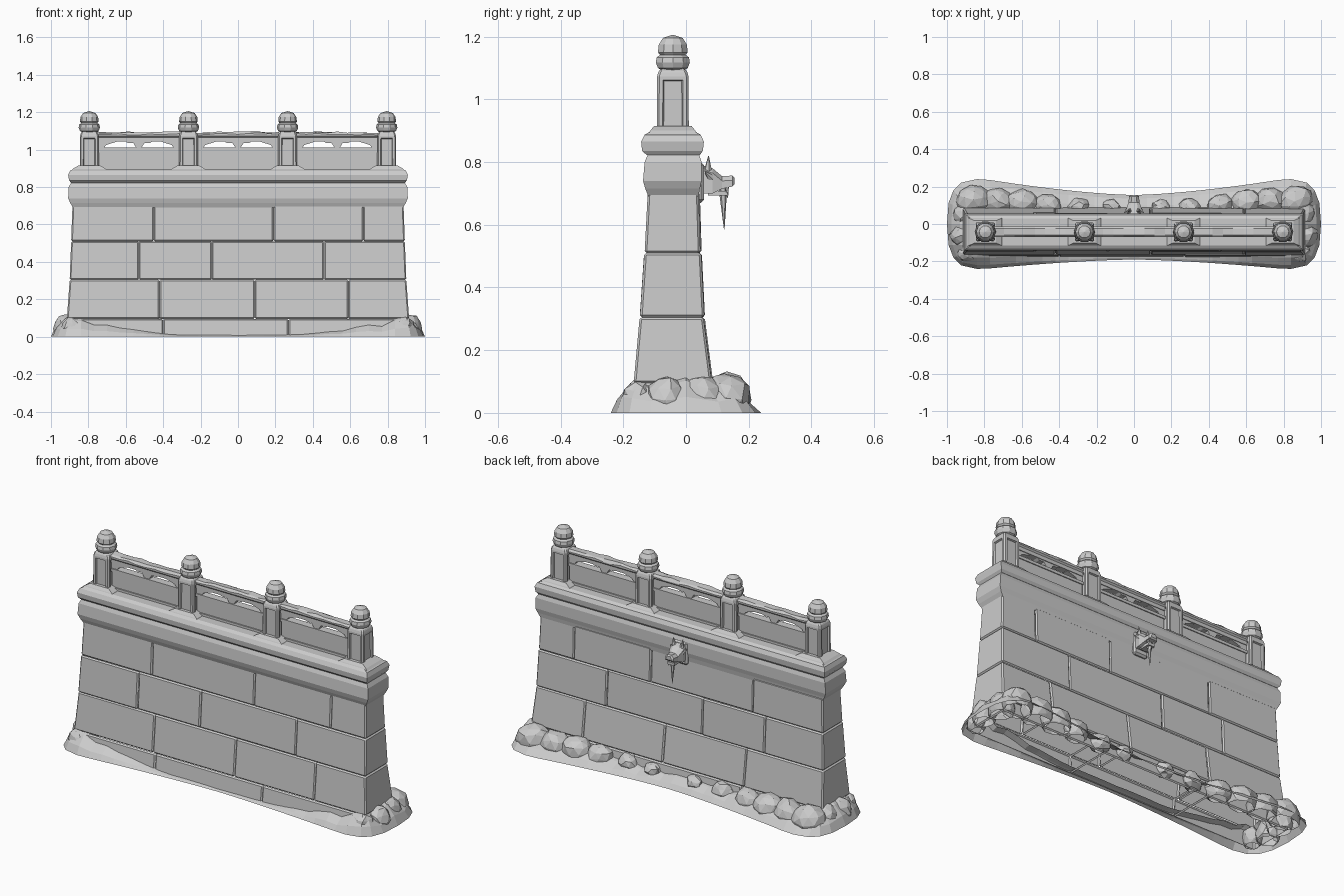
import bpy, bmesh, math, random
from mathutils import Vector, Matrix

random.seed(4)
if "Cube" in bpy.data.objects:
    bpy.data.objects.remove(bpy.data.objects["Cube"], do_unlink=True)

stone = bpy.data.materials.new("grey_stone")
stone.use_nodes = True
GREY = (0.6, 0.6, 0.6, 1)
stone.diffuse_color = GREY
stone.node_tree.nodes["Principled BSDF"].inputs["Base Color"].default_value = GREY


def finish(bm, name):
    mesh = bpy.data.meshes.new(name)
    bm.to_mesh(mesh)
    bm.free()
    mesh.materials.append(stone)
    obj = bpy.data.objects.new(name, mesh)
    bpy.context.collection.objects.link(obj)
    return obj


def loft(bm, sections, caps=True):
    """Stack of rectangles, each (x0, x1, y0, y1, z)."""
    rings = [[bm.verts.new(p) for p in ((a, c, z), (b, c, z), (b, d, z), (a, d, z))]
             for a, b, c, d, z in sections]
    faces = [bm.faces.new((lo[i], lo[(i + 1) % 4], hi[(i + 1) % 4], hi[i]))
             for lo, hi in zip(rings, rings[1:]) for i in range(4)]
    if caps:
        faces += [bm.faces.new(rings[0][::-1]), bm.faces.new(rings[-1])]
    return faces


def bevel(bm, width, faces=None):
    edges = {e for f in faces for e in f.edges} if faces else bm.edges
    bmesh.ops.bevel(bm, geom=list(edges), offset=width, segments=1, affect='EDGES')


def box(bm, x, y, z):
    return loft(bm, [(*x, *y, z[0]), (*x, *y, z[1])])


def plate(bm, outline, y0, y1):
    """Outline in x, z pushed through from y0 to y1."""
    face = bm.faces.new([bm.verts.new((x, y0, z)) for x, z in outline])
    out = bmesh.ops.extrude_face_region(bm, geom=[face])
    bmesh.ops.translate(bm, vec=(0, y1 - y0, 0),
                        verts=[v for v in out["geom"] if isinstance(v, bmesh.types.BMVert)])


# Wall courses: tapering rows of bevelled blocks, kept as an open shell
levels = [(0, .925, -.175, .095), (.095, .915, -.165, .085), (.305, .9, -.146, .058),
          (.51, .892, -.132, .048), (.705, .885, -.122, .042)]
joints = [(-.4, .27), (-.42, .09, .59), (-.53, -.14, .46), (-.45, .19, .67)]
for row, cuts in enumerate(joints):
    (z0, e0, f0, b0), (z1, e1, f1, b1) = levels[row:row + 2]
    bm = bmesh.new()
    for left, right in zip((None,) + cuts, cuts + (None,)):
        block = bmesh.new()
        j, k = random.uniform(-.003, .003), random.uniform(-.003, .003)
        loft(block, [(-e if left is None else left, e if right is None else right,
                      f + j, b + k, z) for z, e, f, b in
                     ((z0, e0, f0, b0), (z1, e1, f1, b1))])
        bevel(block, .007)
        hidden = [f for f in block.faces if abs(f.normal.z) > .95 or
                  any(abs(f.calc_center_median().x - c) < .001 for c in cuts)]
        bmesh.ops.delete(block, geom=hidden, context='FACES')
        temp = bpy.data.meshes.new("temp")
        block.to_mesh(temp)
        block.free()
        bm.from_mesh(temp)
        bpy.data.meshes.remove(temp)
    finish(bm, f"wall_course_{row + 1}")

# Cornice and coping cap
bm = bmesh.new()
loft(bm, [(-e, e, f, b, z) for e, f, b, z in (
    (.882, -.12, .04, .69), (.897, -.13, .044, .715), (.908, -.137, .05, .74),
    (.905, -.132, .05, .8), (.892, -.122, .042, .824))])
finish(bm, "cornice")
bm = bmesh.new()
loft(bm, [(-e, e, f, b, z) for e, f, b, z in (
    (.893, -.125, .044, .822), (.903, -.14, .054, .836), (.908, -.143, .057, .865),
    (.898, -.132, .047, .887), (.87, -.115, .03, .897))])
finish(bm, "coping")

# Posts with sunken panels, plinths and finials
CY = -.042
post_x = [-.795, -.265, .265, .795]
knob = [(.03, 1.088), (.05, 1.1), (.057, 1.118), (.054, 1.134), (.043, 1.142),
        (.05, 1.15), (.047, 1.175), (.033, 1.196), (.001, 1.206)]
for n, x in enumerate(post_x, 1):
    bm = bmesh.new()
    loft(bm, [(x - a, x + a, CY - a, CY + a, z) for a, z in (
        (.051, .89), (.05, 1.08), (.04, 1.098))])
    bevel(bm, .007)
    sides = [f for f in bm.faces if abs(f.normal.z) < .1 and f.calc_area() > .01]
    for f in sides:
        bmesh.ops.inset_individual(bm, faces=[f], thickness=.016)
        corners = [e for e in bm.edges if False]
        bmesh.ops.inset_individual(bm, faces=[f], thickness=.005, depth=-.009)
    finish(bm, f"post_{n}")

    bm = bmesh.new()
    loft(bm, [(x - a, x + a, CY - b, CY + b, z) for a, b, z in (
        (.1, .08, .885), (.085, .072, .9), (.058, .06, .915))])
    finish(bm, f"post_plinth_{n}")

    bm = bmesh.new()
    rings = [[bm.verts.new((x + r * math.cos(t * math.tau / 10),
                            CY + r * math.sin(t * math.tau / 10), z))
              for t in range(10)] for r, z in knob]
    for lo, hi in zip(rings, rings[1:]):
        for t in range(10):
            bm.faces.new((lo[t], lo[t - 9], hi[t - 9], hi[t]))
    bm.faces.new(rings[-1])
    finish(bm, f"finial_{n}")

# Balustrade bays between the posts
for n, (a, b) in enumerate(zip(post_x, post_x[1:]), 1):
    a, b, mid = a + .045, b - .045, (a + b) / 2
    bm = bmesh.new()
    box(bm, (a, b), (CY - .017, CY + .017), (.88, 1.0))
    bevel(bm, .004)
    box(bm, (a, b), (CY - .024, CY + .024), (.885, .91))
    box(bm, (a, b), (CY - .022, CY + .022), (.996, 1.012))
    finish(bm, f"balustrade_panel_{n}")

    bm = bmesh.new()
    for end, s in ((a, 1), (b, -1)):
        plate(bm, [(end, 1.005), (end + s * .03, 1.005), (end + s * .045, 1.025),
                   (end + s * .1, 1.042), (end + s * .1, 1.06), (end, 1.06)],
              CY - .016, CY + .016)
    plate(bm, [(mid - .09, 1.055), (mid - .06, 1.036), (mid - .03, 1.036), (mid - .015, 1.012),
               (mid + .015, 1.012), (mid + .03, 1.036), (mid + .06, 1.036), (mid + .09, 1.055)],
          CY - .016, CY + .016)
    bmesh.ops.recalc_face_normals(bm, faces=bm.faces)
    finish(bm, f"cloud_brackets_{n}")

    bm = bmesh.new()
    box(bm, (a, b), (CY - .02, CY + .02), (1.044, 1.066))
    rail = box(bm, (a, b), (CY - .028, CY + .028), (1.062, 1.094))
    long_edges = [e for e in {e for f in rail for e in f.edges} if e.calc_length() > .3]
    bmesh.ops.bevel(bm, geom=long_edges, offset=.01, segments=1, affect='EDGES')
    # worn top edge
    bmesh.ops.subdivide_edges(bm, edges=[e for e in bm.edges if e.calc_length() > .3], cuts=7)
    for v in bm.verts:
        if v.co.z > 1.08:
            v.co.z += random.uniform(-.006, .003)
    finish(bm, f"handrail_{n}")

# Beast-head water spout on the back, with icicles
bm = bmesh.new()
box(bm, (-.045, .045), (.03, .058), (.67, .8))
bevel(bm, .01)
head = []
for y, hw, z0, z1 in ((.05, .036, .7, .79), (.085, .04, .7, .78), (.115, .03, .715, .755),
                      (.148, .026, .722, .757), (.155, .018, .73, .75)):
    head.append([bm.verts.new((px, y, pz)) for px, pz in (
        (-hw, z0), (hw, z0), (hw, z1 - .015), (hw * .5, z1), (-hw * .5, z1), (-hw, z1 - .015))])
for lo, hi in zip(head, head[1:]):
    for i in range(6):
        bm.faces.new((lo[i], hi[i], hi[i - 5], lo[i - 5]))
bm.faces.new(head[-1])
bm.faces.new(head[0][::-1])
box(bm, (-.02, .02), (.07, .135), (.693, .708))
bmesh.ops.recalc_face_normals(bm, faces=bm.faces)


def spike(base, tip, radius):
    d = Vector(tip) - Vector(base)
    m = (Matrix.Translation((Vector(base) + Vector(tip)) / 2)
         @ d.to_track_quat('Z', 'Y').to_matrix().to_4x4())
    bmesh.ops.create_cone(bm, cap_ends=True, segments=6, radius1=radius, radius2=.001,
                          depth=d.length, matrix=m)


for s in (-1, 1):
    spike((s * .022, .07, .77), (s * .03, .072, .82), .014)
    spike((s * .03, .08, .75), (s * .052, .06, .77), .014)
    spike((s * .018, .13, .73), (s * .018, .132, .685), .008)
spike((0, .117, .74), (0, .122, .585), .016)
finish(bm, "beast_spout")

# Drifted skirt around the foot
def half_depth(x, back):
    base = .155 if back else .19
    return base + (.24 - base) * min(1, abs(x) / .8) ** 1.5


front = [(-.84 + i * .07, -1) for i in range(25)]
path = [(x, -half_depth(x, False)) for x, _ in front]
arc = []
for i in range(-3, 4):
    a = i * math.radians(22)
    arc.append((.85 + .15 * math.cos(a) ** .8,
                math.copysign(.237 * abs(math.sin(a)) ** .75, a)))
path += arc + [(-x, half_depth(x, True)) for x, _ in front] + [(-x, -y) for x, y in arc]
bm = bmesh.new()
loops = [[], [], [], []]
for x, y in path:
    ax = abs(x)
    corner = max(0, (ax - .25) / .65)
    h = (.06 + .04 * corner if y > .1 else .015 + .09 * corner ** 1.5)
    h = min(h, .115) * random.uniform(.8, 1.15)
    ix, iy = max(-.885, min(.885, x)), max(-.14, min(.06, y))
    for loop, t, z in zip(loops, (0, .2, .6, 1), (0, .4, .8, 1)):
        loop.append(bm.verts.new((x + (ix - x) * t, y + (iy - y) * t, h * z)))
for lo, hi in zip(loops, loops[1:]):
    for i in range(len(path)):
        bm.faces.new((lo[i - 1], lo[i], hi[i], hi[i - 1]))
finish(bm, "foot_drift")

# Boulders along the back and at both ends
spots = [(s * x, y, r) for s in (-1, 1) for x, y, r in (
    (.86, .125, .1), (.73, .12, .09), (.6, .115, .09), (.46, .1, .075), (.3, .09, .06),
    (.9, .05, .09), (.92, -.06, .085), (.89, -.15, .07))] + [(.14, .09, .05), (-.12, .09, .05)]
bm = bmesh.new()
for x, y, r in spots:
    m = Matrix.Translation((x, y, .045)) @ Matrix.Rotation(random.uniform(-.4, .4), 4, 'Z')
    m = m @ Matrix.Diagonal((r * (.75 if abs(x) > .88 else 1), r * .8, r * .85, 1))
    rock = bmesh.ops.create_icosphere(bm, subdivisions=2, radius=1, matrix=m)["verts"]
    for v in rock:
        v.co += Vector([random.uniform(-.006, .006) for _ in range(3)])
bmesh.ops.bisect_plane(bm, geom=bm.verts[:] + bm.edges[:] + bm.faces[:],
                       plane_co=(0, 0, .002), plane_no=(0, 0, 1), clear_inner=True)
finish(bm, "foot_boulders")
